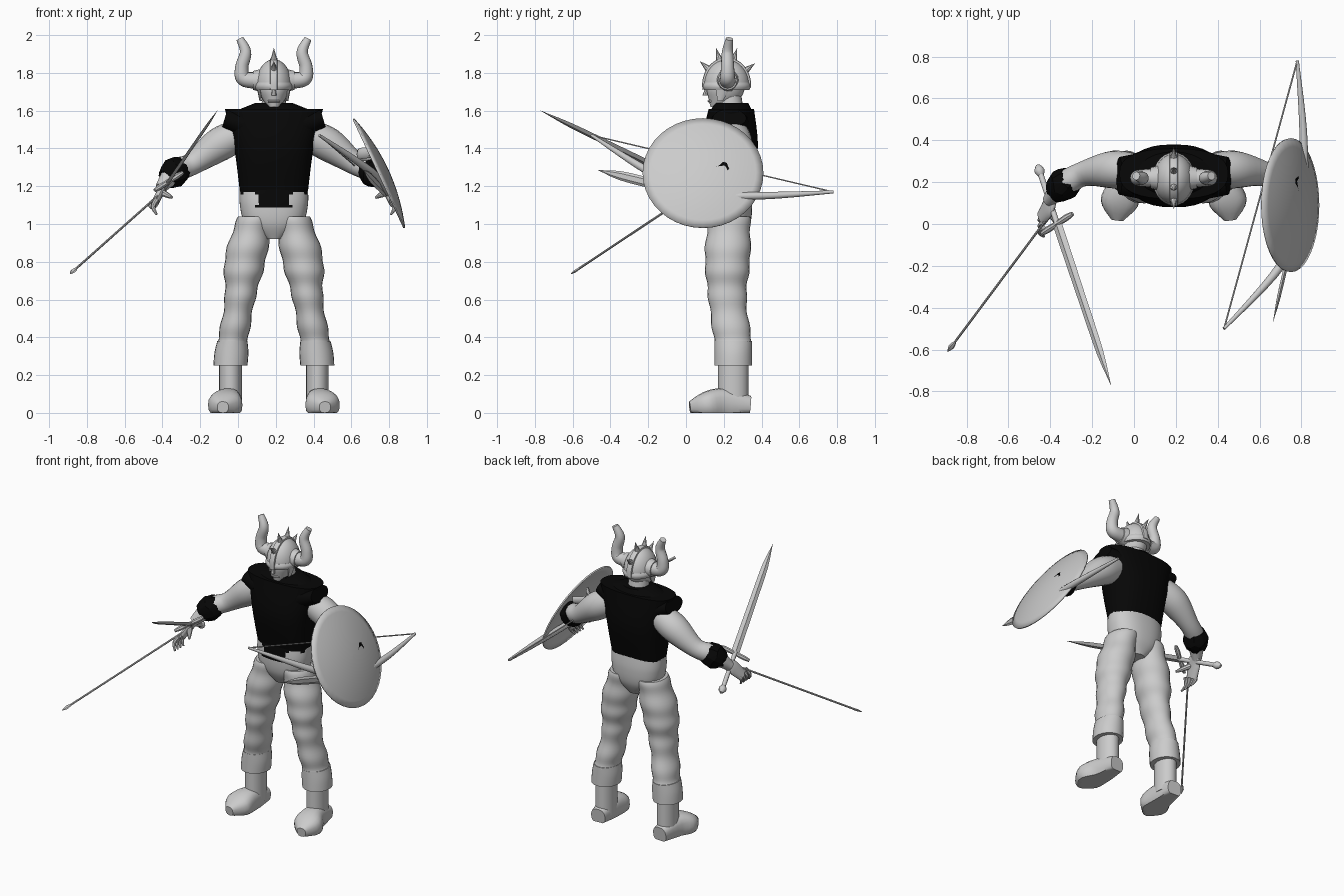
import bpy, math, random
from mathutils import Vector

random.seed(4)
if "Cube" in bpy.data.objects:
    bpy.data.objects.remove(bpy.data.objects["Cube"])

CENTRE = 0.19  # the body's own middle plane
ACROSS, FORWARD, UP = Vector((1, 0, 0)), Vector((0, 1, 0)), Vector((0, 0, 1))


def material(name, value):
    made = bpy.data.materials.new(name)
    made.use_nodes = True
    colour = (value, value, value, 1)
    made.diffuse_color = colour
    made.node_tree.nodes["Principled BSDF"].inputs["Base Color"].default_value = colour
    return made


GRAY = material("light gray", 0.6)
BLACK = material("black cloth", 0.002)


def build(name, verts, faces, materials, angle):
    mesh = bpy.data.meshes.new(name)
    mesh.from_pydata(verts, [], faces)
    for made in materials:
        mesh.materials.append(made)
    mesh.polygons.foreach_set("use_smooth", [True] * len(mesh.polygons))
    mesh.set_sharp_from_angle(angle=math.radians(angle))
    part = bpy.data.objects.new(name, mesh)
    bpy.context.collection.objects.link(part)
    return part


def sample(values, t):
    """Smooth curve through evenly spaced values, which may be numbers or vectors."""
    last = len(values) - 1
    if last == 0:
        return values[0]
    i = min(int(t * last + 1e-6), last - 1)
    f = t * last - i
    a, b, c, d = (values[min(max(i + k, 0), last)] for k in (-1, 0, 1, 2))
    return (b * 2 + (c - a) * f + (a * 2 - b * 5 + c * 4 - d) * f * f + (b * 3 - a - c * 3 + d) * f ** 3) * 0.5


def tube(name, path, width, depth=None, materials=(GRAY,), sides=16, steps=12, hint=ACROSS,
         level=False, boxy=1, angle=40, jag=0, folds=0):
    """Skin of rings along a path; width runs along the hint, depth across it."""
    path = [Vector(p) for p in path]
    depth = depth or width
    centres = [sample(path, i / steps) for i in range(steps + 1)]
    verts, faces = [], []
    for i, centre in enumerate(centres):
        t = i / steps
        way = UP if level else (centres[min(i + 1, steps)] - centres[max(i - 1, 0)]).normalized()
        side = (hint - way * hint.dot(way)).normalized()
        other = way.cross(side)
        ripple = folds * math.sin(math.tau * t * 5)
        wide, deep = (max(sample(r, t) + ripple, 0.001) for r in (width, depth))
        for k in range(sides):
            turn = math.tau * k / sides
            u, v = (math.copysign(abs(w) ** boxy, w) for w in (math.cos(turn), math.sin(turn)))
            point = centre + side * u * wide + other * v * deep + way * random.uniform(-jag, jag)
            point.z = max(point.z, 0)
            verts.append(point)
    for start in range(0, steps * sides, sides):
        for k in range(sides):
            n = (k + 1) % sides
            faces.append((start + k, start + n, start + sides + n, start + sides + k))
    faces.append(tuple(reversed(range(sides))))
    faces.append(tuple(range(len(verts) - sides, len(verts))))
    return build(name, verts, faces, materials, angle)


def both(name, path, width, depth=None, **options):
    """A left and a right copy; x is measured from the body's middle."""
    for word, sign in (("left", 1), ("right", -1)):
        tube(f"{word}_{name}", [(CENTRE + sign * x, y, z) for x, y, z in path], width, depth, **options)


def middle(name, path, width, depth=None, **options):
    """A part on the body's middle plane."""
    return tube(name, [(CENTRE, y, z) for y, z in path], width, depth, **options)


# Vest, collar and flared shoulder caps
middle("vest", [(.23, 1.17), (.23, 1.4), (.24, 1.61)], [.18, .21, .26], [.11, .15, .12],
       materials=(BLACK,), sides=32, level=True, boxy=.8)
middle("collar", [(.24, 1.6), (.24, 1.64)], [.2, .1], [.11, .09], materials=(BLACK,), sides=24, level=True)
both("shoulder_flap", [(.16, .23, 1.53), (.26, .23, 1.56)], [.11, .09], [.08, .05],
     materials=(BLACK,), hint=FORWARD)

# Hips, with the black tail of the vest falling over the front
hips = middle("hips", [(.23, .92), (.23, 1), (.23, 1.1), (.23, 1.2)], [.05, .15, .18, .18],
              [.07, .11, .12, .11], materials=(GRAY, BLACK), sides=48, steps=24, level=True, boxy=.85)
for face in hips.data.polygons:
    x, y, z = face.center
    out = abs(x - CENTRE)
    bottom = 1.09 if out < .09 else 1.17 - 9 * (out - .13) ** 2
    face.material_index = int(y < CENTRE and z > bottom)

# Trousers with soft folds, flared cuffs and boots
both("trouser_leg", [(.1, .23, 1.04), (.15, .22, .82), (.18, .22, .6), (.22, .25, .37)],
     [.09, .11, .08, .08], [.11, .12, .1, .1], sides=24, steps=40, level=True, folds=.004)
both("cuff", [(.22, .25, .38), (.23, .25, .25)], [.08, .09, .09], [.1], sides=24, level=True)
both("boot_shaft", [(.23, .25, .3), (.23, .25, .04)], [.06], [.08], sides=20)
both("boot_foot", [(.23, .34, .04), (.24, .2, .05), (.26, .1, .04), (.27, .02, .03)],
     [.05, .07, .09, .03], [.05, .08, .07, .03], sides=20, boxy=.8)

# Arms with ragged wrist guards
both("arm", [(.17, .25, 1.48), (.29, .26, 1.42), (.43, .24, 1.32), (.52, .19, 1.28), (.6, .11, 1.19)],
     [.08, .09, .06, .06, .03], sides=20, steps=20, hint=FORWARD)
both("wrist_guard", [(.49, .22, 1.3), (.57, .15, 1.24)], [.06, .08, .05], materials=(BLACK,),
     steps=4, hint=FORWARD, jag=.014, angle=25)

# Hands
both("palm", [(.58, .13, 1.2), (.6, .08, 1.17), (.63, .03, 1.11)], [.03, .05, .04], [.02], hint=FORWARD)
for i in range(4):
    knuckle = Vector((.62, .07 - .03 * i, 1.13))
    bend = knuckle + Vector((.02, -.02, -.04))
    both(f"finger_{i + 1}", [knuckle, bend, bend * 2 - knuckle - ACROSS * .04], [.014, .012, .006], sides=8, steps=6)
both("thumb", [(.6, .07, 1.17), (.54, -.02, 1.14)], [.018, .016, .007], sides=8, steps=6)

# Neck and head
middle("neck", [(.24, 1.57), (.23, 1.7)], [.07, .06], sides=20, level=True)
middle("head", [(.16, 1.62), (.2, 1.66), (.21, 1.71), (.22, 1.76)], [.03, .06, .08, .08],
       [.03, .08, .1, .1], sides=24, level=True)
middle("nose", [(.11, 1.72), (.1, 1.68)], [.008, .014], sides=8, steps=4, level=True)
for feature, height, reach, thick in (("brow", 1.72, .06, .01), ("mouth", 1.65, .03, .006)):
    ends = [Vector((CENTRE + reach * s, .12 + abs(s) * reach / 3, height)) for s in (-1, 0, 1)]
    tube(feature, ends, [thick], sides=8, hint=UP)

# Helmet dome, rim and cheek guards
arc = [math.pi / 2 * i / 10 for i in range(11)]
middle("helmet", [(.215, 1.735 + .137 * math.sin(w)) for w in arc], [.095 * math.cos(w) for w in arc],
       [.12 * math.cos(w) for w in arc], sides=28, steps=10, level=True)
middle("helmet_rim", [(.215, 1.71), (.215, 1.75)], [.095, .102, .095], [.12, .127, .12],
       sides=28, steps=6, level=True)
both("cheek_guard", [(.08, .2, 1.73), (.07, .18, 1.65)], [.012, .006], [.045, .015], sides=10, level=True)


# Crest and spikes along the middle of the dome
def on_dome(degrees, scale=1):
    w = math.radians(degrees)
    return .215 - .12 * scale * math.cos(w), 1.735 + .137 * scale * math.sin(w)


middle("helmet_crest", [on_dome(a) for a in range(-10, 200, 15)], [.02], [.01], sides=10, steps=26, boxy=.6)
for i, degrees in enumerate((38, 72, 108, 146)):
    middle(f"helmet_spike_{i + 1}", [on_dome(degrees), on_dome(degrees, 1.5)], [.02, .01, 0], sides=8, steps=6)

# Horns on round mounts
both("horn", [(.08, .22, 1.76), (.16, .22, 1.77), (.17, .22, 1.83), (.15, .22, 1.91), (.18, .23, 1.98)],
     [.045, .04, .035, .03, .02], steps=28, hint=FORWARD)
both("horn_mount", [(.07, .22, 1.76), (.11, .22, 1.76)], [.06, .05], hint=FORWARD, steps=2)

# Round shield: a thin domed shell and a strap for the arm
rings, around, radius, rise = 8, 40, .32, .05
verts, faces = [], []
for i in range(rings + 1):
    f = max(i / rings, .01)
    for k in range(around):
        turn = math.tau * k / around
        verts.append((radius * f * math.cos(turn), radius * f * math.sin(turn), rise * (1 - f * f)))
for start in range(0, rings * around, around):
    for k in range(around):
        n = (k + 1) % around
        faces.append((start + k, start + around + k, start + around + n, start + n))
faces.append(tuple(range(around)))
shield = build("shield", verts, faces, (GRAY,), 40)
shield.location = (.75, .09, 1.27)
shield.rotation_euler = Vector((.9, 0, .42)).to_track_quat('Z', 'Y').to_euler()
shell = shield.modifiers.new("thickness", 'SOLIDIFY')
shell.thickness = .01
tube("shield_strap", [(.72, .18, 1.36), (.64, .13, 1.37), (.7, .05, 1.38)], [.012], [.03], sides=8)


def rod(name, start, end, begin, finish, width, depth=None, **options):
    """A straight piece covering part of the line from start to end."""
    tube(name, [start.lerp(end, begin), start.lerp(end, finish)], width, depth, **options)


# Sword in the right hand
pommel, tip = Vector((-.46, .28, 1.09)), Vector((-.11, -.77, 1.6))
cross = Vector((.74, .48, .47)) * .1
guard = pommel.lerp(tip, .265)
rod("sword_blade", pommel, tip, .26, 1, [.026, .025, .023, .02, 0], [.009, .008, .008, .007, 0],
    sides=4, hint=cross, angle=20)
rod("sword_grip", pommel, tip, .02, .27, [.014], sides=10, steps=2)
rod("sword_pommel", pommel, tip, 0, .05, [.01, .025, .01], sides=10, steps=6)
rod("sword_guard", guard - cross, guard + cross, 0, 1, [.01, .016, .013, .016, .01], sides=8, hint=UP)

# Arrow in the right hand
point, nock = Vector((-.89, -.61, .735)), Vector((-.39, .06, 1.18))
rod("arrow_shaft", point, nock, .05, 1, [.006], sides=8, steps=1)
rod("arrow_head", point, nock, 0, .07, [0, .015, .006], [0, .008, .006], sides=6, steps=4)

# Dagger in the left hand
rod("dagger", Vector((.665, -.465, 1.285)), Vector((.8, .12, 1.14)), 0, 1, [0, .024, .026, .02, .014],
    [0, .01, .011, .012, .013], sides=6, hint=UP, angle=25)

# Bow and string in the left hand
bow = [Vector(p) for p in ((.78, .78, 1.17), (.81, .4, 1.15), (.8, .05, 1.16), (.7, -.2, 1.28), (.43, -.5, 1.47))]
tube("bow", bow, [.008, .02, .02, .022, .008], sides=10, steps=28, hint=UP)
rod("bow_string", bow[0], bow[-1], 0, 1, [.004], sides=6, steps=1)
